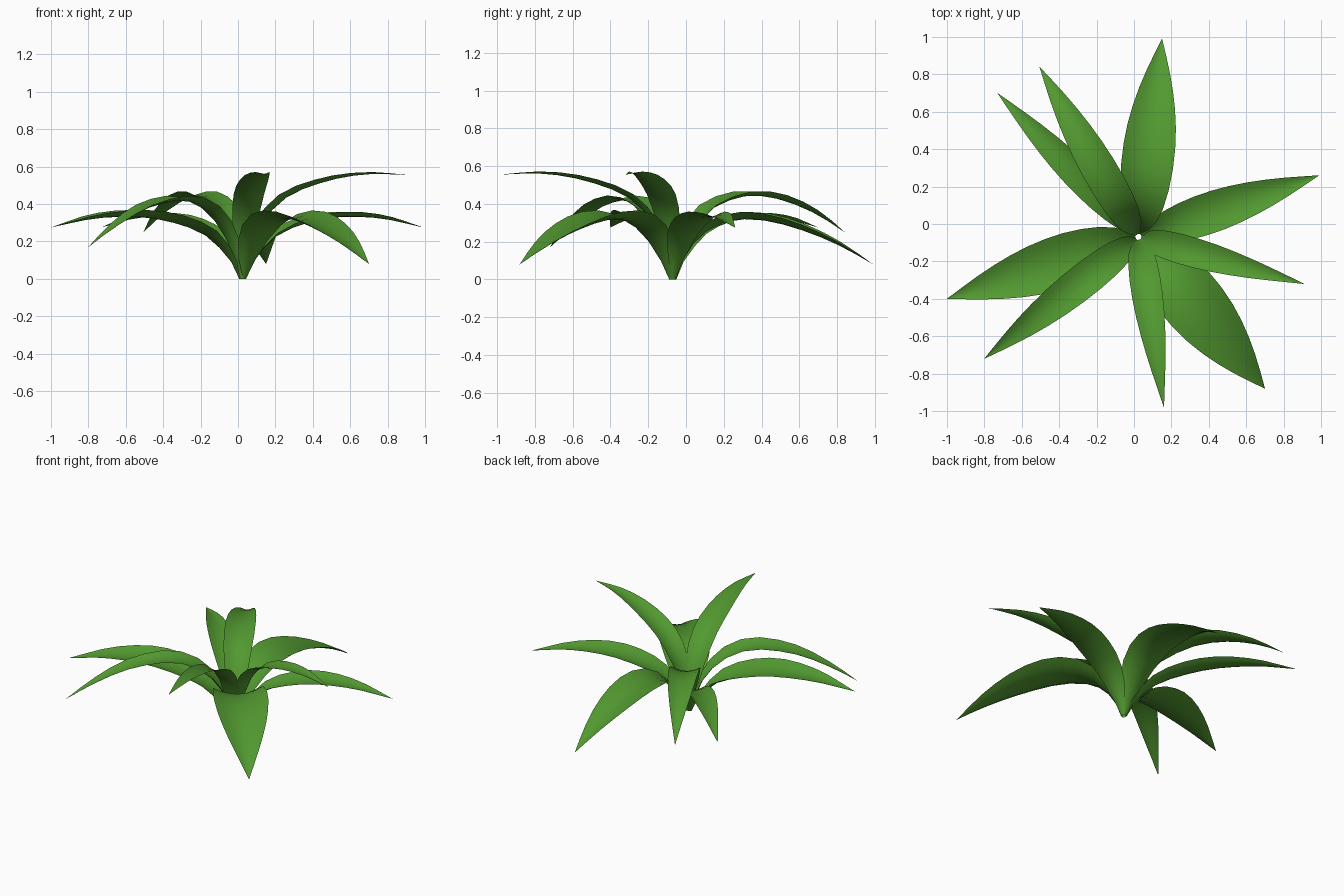
import bpy, math
from mathutils import Vector

if "Cube" in bpy.data.objects:
    bpy.data.objects.remove(bpy.data.objects["Cube"])

green = bpy.data.materials.new("leaf green")
green.diffuse_color = (0.085, 0.32, 0.03, 1)
green.use_nodes = True
green.node_tree.nodes["Principled BSDF"].inputs["Base Color"].default_value = green.diffuse_color

CENTRE = Vector((0.025, -0.07, 0))

# Side profiles of the leaves: (distance from centre as share of reach, height)
UPRIGHT = [(0.015, 0), (0.055, .16), (0.12, .305), (0.27, .44), (0.52, .525), (0.76, .56), (1, .555)]
MIDDLE = [(0.015, 0), (0.05, .14), (0.11, .26), (0.21, .37), (0.41, .44), (0.62, .425), (0.83, .35), (1, .25)]
DROOPY = [(0.015, 0), (0.05, .14), (0.11, .255), (0.21, .36), (0.38, .42), (0.62, .38), (0.83, .28), (1, .17)]
FLAT = [(0.015, 0), (0.05, .08), (0.11, .16), (0.23, .255), (0.48, .325), (0.75, .325), (1, .275)]
LOW = [(0.015, 0), (0.05, .10), (0.1, .185), (0.19, .27), (0.31, .315), (0.47, .31), (0.66, .255), (0.84, .175), (1, .08)]

# name, tip x, tip y, half width, profile
LEAVES = [
    ("leaf_back", 0.15, 0.99, 0.14, LOW),
    ("leaf_right", 0.99, 0.26, 0.11, FLAT),
    ("leaf_upper_right", 0.91, -0.32, 0.08, UPRIGHT),
    ("leaf_front_right", 0.70, -0.88, 0.17, LOW),
    ("leaf_upper_front", 0.16, -0.98, 0.083, UPRIGHT),
    ("leaf_front_left", -0.80, -0.72, 0.092, DROOPY),
    ("leaf_back_left", -0.505, 0.84, 0.095, MIDDLE),
    ("leaf_far_back_left", -0.73, 0.70, 0.08, FLAT),
    ("leaf_left", -1.0, -0.40, 0.145, FLAT),
]


def smooth_path(points, steps):
    """Catmull-Rom through the points, resampled to equal lengths."""
    p = [Vector(q) for q in points]
    p = [2 * p[0] - p[1]] + p + [2 * p[-1] - p[-2]]
    fine = []
    for i in range(1, len(p) - 2):
        a, b, c, d = p[i - 1:i + 3]
        for k in range(12):
            t = k / 12
            fine.append(0.5 * (2 * b + (c - a) * t + (2 * a - 5 * b + 4 * c - d) * t * t
                               + (3 * b - a - 3 * c + d) * t ** 3))
    fine.append(p[-2])
    dist = [0]
    for a, b in zip(fine, fine[1:]):
        dist.append(dist[-1] + (b - a).length)
    out, j = [], 0
    for s in range(steps + 1):
        want = dist[-1] * s / steps
        while j < len(fine) - 2 and dist[j + 1] < want:
            j += 1
        out.append(fine[j].lerp(fine[j + 1], (want - dist[j]) / (dist[j + 1] - dist[j])))
    return out


def make_leaf(name, x, y, half, profile, steps=12, across=6):
    out = Vector((x, y, 0)) - CENTRE
    reach = out.length
    out.normalize()
    side = Vector((-out.y, out.x, 0))
    path = smooth_path([(r * reach, z) for r, z in profile], steps)
    verts, faces = [], []
    for i, q in enumerate(path):
        t = i / steps
        tangent = (path[min(i + 1, steps)] - path[max(i - 1, 0)]).normalized()
        normal = out * -tangent.y + Vector((0, 0, tangent.x))
        w = half * max(math.sin(math.pi * t ** 0.88), 0.0)
        if i == 0:
            w = 0.01
        if i == steps:
            w = 0.0005
        for k in range(across + 1):
            u = 2 * k / across - 1
            # edges curl up into a shallow channel
            lift = 0.28 * w * u * u if i else 0
            verts.append(CENTRE + out * q.x + Vector((0, 0, q.y)) + side * (u * w) + normal * lift)
    n = across + 1
    for i in range(steps):
        for k in range(across):
            a = i * n + k
            faces.append((a, a + n, a + n + 1, a + 1))
    mesh = bpy.data.meshes.new(name)
    mesh.from_pydata(verts, [], faces)
    mesh.materials.append(green)
    for f in mesh.polygons:
        f.use_smooth = True
    ob = bpy.data.objects.new(name, mesh)
    bpy.context.collection.objects.link(ob)


for leaf in LEAVES:
    make_leaf(*leaf)
